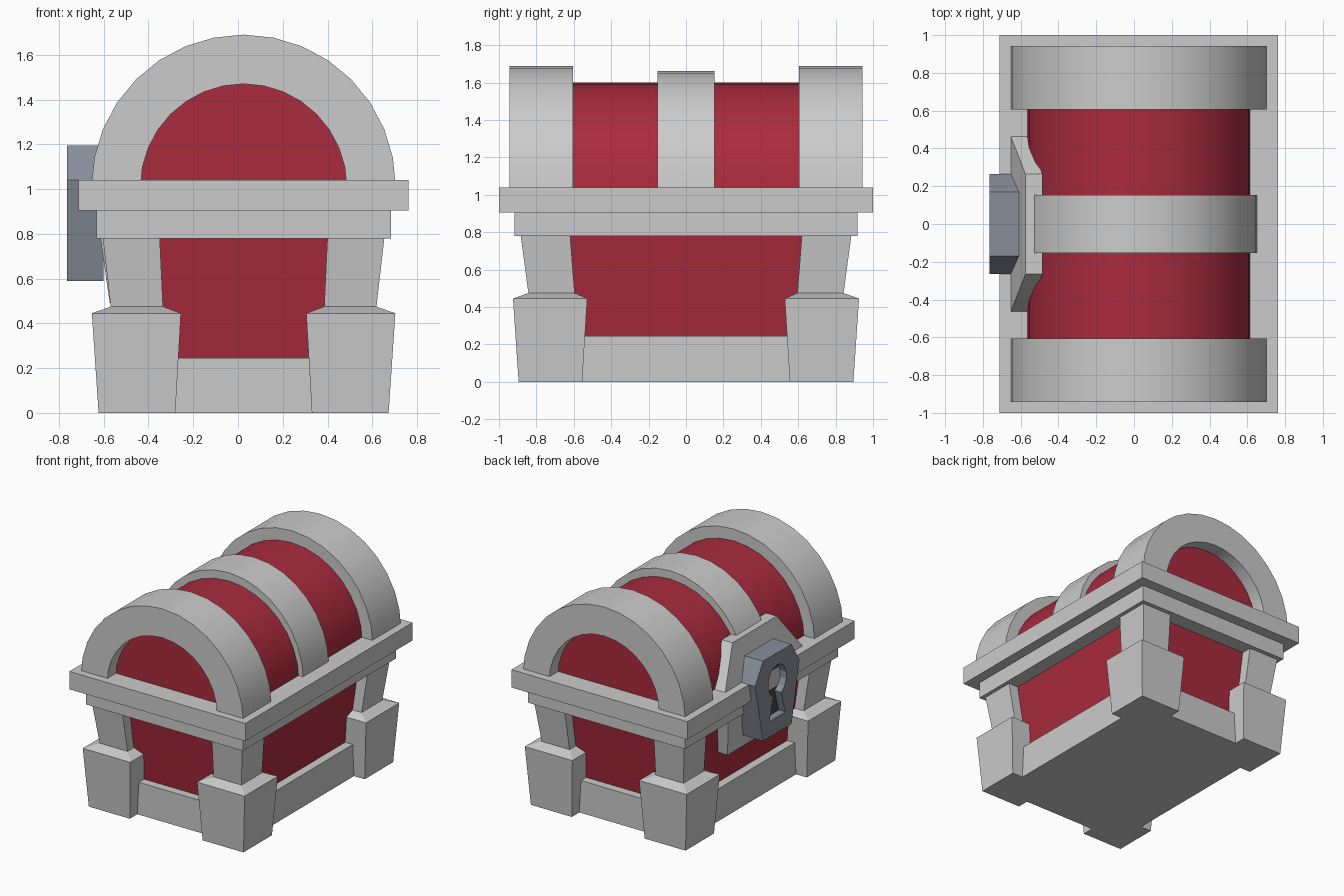
import bpy, bmesh, math
from mathutils import Vector

if "Cube" in bpy.data.objects:
    bpy.data.objects.remove(bpy.data.objects["Cube"])

CX, CZ = 0.025, 1.008          # lid axis


def material(name, rgb):
    m = bpy.data.materials.new(name)
    m.diffuse_color = (*rgb, 1)
    m.use_nodes = True
    m.node_tree.nodes["Principled BSDF"].inputs["Base Color"].default_value = m.diffuse_color
    return m


RED = material("red_panel", (0.40, 0.024, 0.047))
STEEL = material("blue_steel", (0.24, 0.275, 0.325))
DARK = material("dark_hole", (0.06, 0.06, 0.06))


def finish(name, bm, mat=None, smooth=False):
    bmesh.ops.recalc_face_normals(bm, faces=bm.faces)
    me = bpy.data.meshes.new(name)
    bm.to_mesh(me)
    bm.free()
    ob = bpy.data.objects.new(name, me)
    bpy.context.collection.objects.link(ob)
    if mat:
        me.materials.append(mat)
    if smooth:
        bpy.ops.object.select_all(action='DESELECT')
        ob.select_set(True)
        bpy.context.view_layer.objects.active = ob
        bpy.ops.object.shade_smooth_by_angle(angle=math.radians(30))
    return ob


def loft(name, rings, mat=None, smooth=False):
    """Closed skin through rings of equal point count."""
    bm = bmesh.new()
    vs = [[bm.verts.new(p) for p in r] for r in rings]
    n = len(vs[0])
    for a, b in zip(vs, vs[1:]):
        for i in range(n):
            j = (i + 1) % n
            bm.faces.new((a[i], a[j], b[j], b[i]))
    bm.faces.new(vs[0])
    bm.faces.new(vs[-1])
    return finish(name, bm, mat, smooth)


def prism(name, pts, vec, mat=None, smooth=False):
    v = Vector(vec)
    return loft(name, [pts, [Vector(p) + v for p in pts]], mat, smooth)


def rect(x0, x1, y0, y1, z):
    return [(x0, y0, z), (x1, y0, z), (x1, y1, z), (x0, y1, z)]


def block(name, hx, hy, z0, z1, mat=None):
    return loft(name, [rect(CX - hx, CX + hx, -hy, hy, z) for z in (z0, z1)], mat)


def arc(rx, rz, y, n=16):
    return [(CX + rx * math.cos(math.pi * i / n), y, CZ + rz * math.sin(math.pi * i / n))
            for i in range(n + 1)]


def arch(name, outer, inner, y0, y1):
    pts = arc(*outer, y0) + arc(*inner, y0)[::-1]
    return prism(name, pts, (0, y1 - y0, 0), smooth=True)


# Box: plinth, tapered red body, two rims
block("plinth", 0.558, 0.805, 0, 0.245)
loft("body_panels", [rect(CX - hx, CX + hx, -hy, hy, z)
                     for hx, hy, z in ((0.49, 0.738, 0.2), (0.55, 0.803, 0.8))], RED)
block("lower_rim", 0.658, 0.917, 0.78, 0.91)
block("upper_rim", 0.737, 1.0, 0.905, 1.04)

# Corner posts with chunky feet: (x inner, x outer, y inner, y outer, z)
FOOT = [(0.305, 0.648, 0.555, 0.895, 0), (0.28, 0.678, 0.528, 0.925, 0.445),
        (0.36, 0.593, 0.595, 0.842, 0.475)]
POST = [(0.36, 0.593, 0.595, 0.842, 0.47), (0.375, 0.63, 0.62, 0.885, 0.79)]
for sx, side in ((-1, "left"), (1, "right")):
    for sy, end in ((-1, "front"), (1, "back")):
        for part, rows in (("foot", FOOT), ("post", POST)):
            loft(f"{end}_{side}_{part}",
                 [rect(CX + sx * a, CX + sx * b, sy * c, sy * d, z) for a, b, c, d, z in rows])

# Barrel lid, end arches and centre strap
prism("lid_barrel", arc(0.592, 0.592, -0.84), (0, 1.68, 0), RED, True)
arch("front_arch", (0.68, 0.682), (0.461, 0.462), -0.943, -0.605)
arch("back_arch", (0.68, 0.682), (0.461, 0.462), 0.605, 0.943)
arch("centre_strap", (0.63, 0.655), (0.55, 0.56), -0.153, 0.153)

# Lock back plate, leaning in above and below the rim
prism("upper_plate", [(-0.655, -0.47, 1.03), (-0.575, -0.265, 1.32),
                      (-0.575, 0.265, 1.32), (-0.655, 0.47, 1.03)], (0.09, 0, 0))
prism("lower_plate", [(-0.625, -0.39, 0.85), (-0.573, -0.32, 0.49),
                      (-0.573, 0.32, 0.49), (-0.625, 0.39, 0.85)], (0.09, 0, 0))

# Six-sided lock with a keyhole cut into it
HEX = [(0.17, 0.59), (0.265, 1.04), (0.17, 1.195), (-0.17, 1.195), (-0.265, 1.04), (-0.17, 0.59)]
lock = prism("lock", [(-0.765, y, z) for y, z in HEX], (0.165, 0, 0), STEEL)
angles = [math.radians(-65 + 310 * i / 12) for i in range(13)]
hole = [(0.11 * math.cos(a), 0.985 + 0.12 * math.sin(a)) for a in angles]
hole += [(-0.095, 0.71), (0.095, 0.71)]
cutter = prism("keyhole_cutter", [(-0.8, y, z) for y, z in hole], (0.11, 0, 0), STEEL)
cutter.hide_render = True
mod = lock.modifiers.new("keyhole", 'BOOLEAN')
mod.operation, mod.solver, mod.object = 'DIFFERENCE', 'EXACT', cutter
bpy.context.view_layer.objects.active = lock
bpy.ops.object.modifier_apply(modifier=mod.name)
bpy.data.objects.remove(cutter)
prism("keyhole_floor", [(-0.71, y, z) for y, z in hole], (0.03, 0, 0), DARK)
